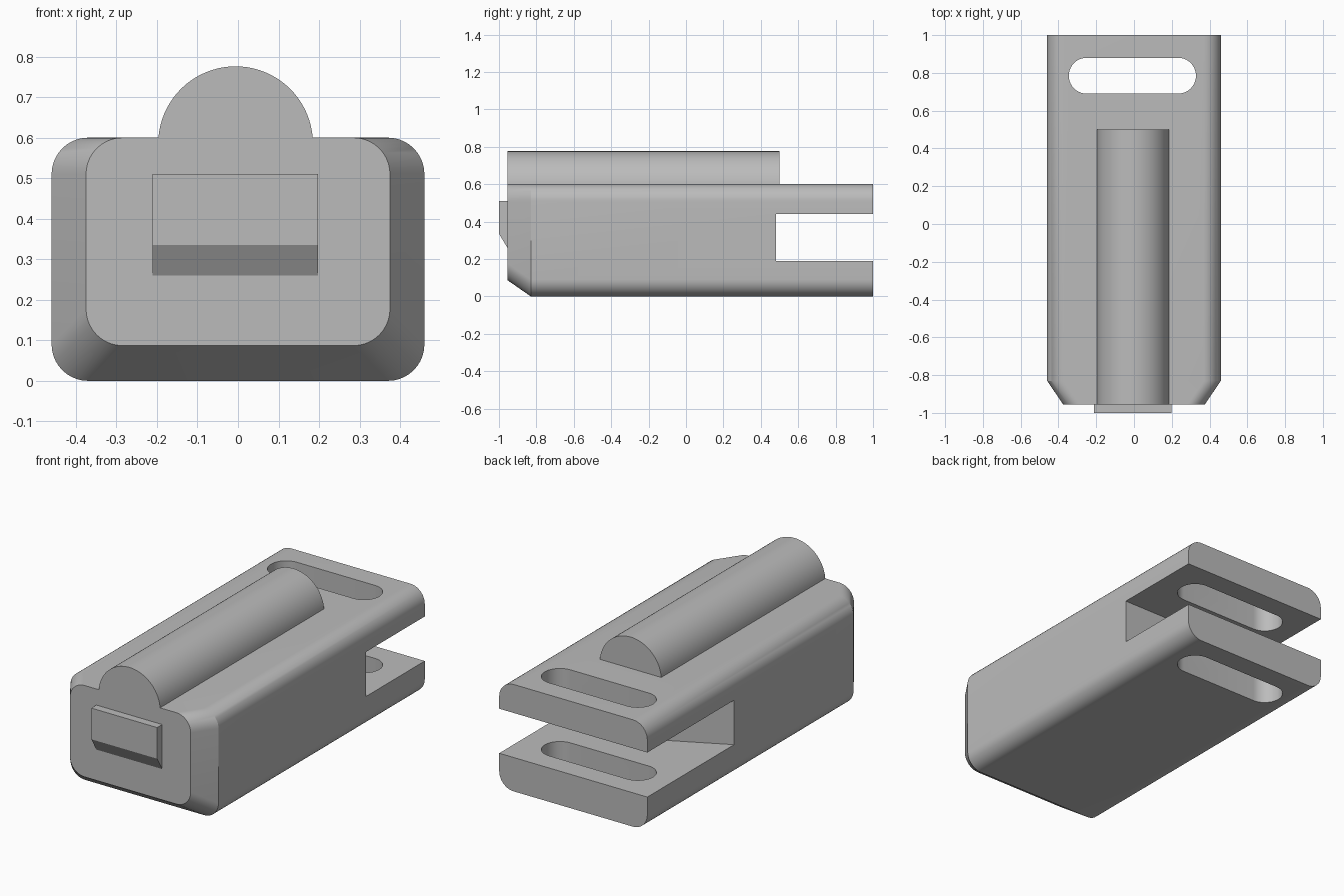
import bpy
import bmesh
from math import cos, sin, pi, radians

cube = bpy.data.objects.get("Cube")
if cube:
    bpy.data.objects.remove(cube, do_unlink=True)

grey = bpy.data.materials.new("plain_grey")
grey.use_nodes = True
grey.diffuse_color = (0.5, 0.5, 0.5, 1)
grey.node_tree.nodes["Principled BSDF"].inputs["Base Color"].default_value = (0.5, 0.5, 0.5, 1)


def loft(name, sections):
    """Solid skinned through closed rings of equal point count."""
    bm = bmesh.new()
    rings = [[bm.verts.new(p) for p in ring] for ring in sections]
    for a, b in zip(rings, rings[1:]):
        for i in range(len(a)):
            j = (i + 1) % len(a)
            bm.faces.new((a[i], a[j], b[j], b[i]))
    bm.faces.new(rings[0])
    bm.faces.new(rings[-1])
    bmesh.ops.recalc_face_normals(bm, faces=bm.faces)
    mesh = bpy.data.meshes.new(name)
    bm.to_mesh(mesh)
    bm.free()
    mesh.materials.append(grey)
    obj = bpy.data.objects.new(name, mesh)
    bpy.context.collection.objects.link(obj)
    return obj


def rounded_rect(x0, x1, z0, z1, r, steps=10):
    """Rounded rectangle outline, counter-clockwise from the right side."""
    centres = [(x1 - r, z1 - r), (x0 + r, z1 - r), (x0 + r, z0 + r), (x1 - r, z0 + r)]
    return [(cx + r * cos((q + i / steps) * pi / 2), cz + r * sin((q + i / steps) * pi / 2))
            for q, (cx, cz) in enumerate(centres) for i in range(steps + 1)]


def along_y(outline, y):
    return [(x, y, z) for x, z in outline]


def along_z(outline, z):
    return [(x, y, z) for x, y in outline]


def activate(obj):
    bpy.ops.object.select_all(action='DESELECT')
    obj.select_set(True)
    bpy.context.view_layer.objects.active = obj


def cut(target, cutter):
    mod = target.modifiers.new("cut", 'BOOLEAN')
    mod.operation = 'DIFFERENCE'
    mod.solver = 'EXACT'
    mod.object = cutter
    activate(target)
    bpy.ops.object.modifier_apply(modifier=mod.name)
    bpy.data.objects.remove(cutter, do_unlink=True)


# Main body: rounded bar tapering at the front, with a flat top line
outer = rounded_rect(-0.46, 0.46, 0, 0.6, 0.09)
nose = rounded_rect(-0.375, 0.375, 0.087, 0.6, 0.09)
body = loft("body", [along_y(nose, -0.955), along_y(outer, -0.83), along_y(outer, 1)])

# Rear fork gap, whose inner wall is angled on one side
gap = [(0.6, 1.1), (-0.6, 1.1), (-0.6, 0.17), (-0.46, 0.23), (0.04, 0.48), (0.6, 0.48)]
cut(body, loft("gap_cutter", [along_z(gap, 0.19), along_z(gap, 0.44)]))

# Long slot through both fork plates
slot = rounded_rect(-0.345, 0.328, 0.69, 0.88, 0.0945)
cut(body, loft("slot_cutter", [along_z(slot, -0.1), along_z(slot, 0.7)]))

# Half-round rail on top, sunk slightly into the body
arc = [(-0.006 + 0.191 * cos(pi * i / 40), 0.585 + 0.191 * sin(pi * i / 40)) for i in range(41)]
rail = loft("top_rail", [along_y(arc, -0.955), along_y(arc, 0.5)])

# Front catch with a sloping underside
profile = [(-0.94, 0.51), (-1, 0.51), (-1, 0.335), (-0.955, 0.26), (-0.94, 0.26)]
catch = loft("front_catch", [[(x, y, z) for y, z in profile] for x in (-0.211, 0.198)])

for part in (body, rail, catch):
    activate(part)
    bpy.ops.object.shade_smooth_by_angle(angle=radians(25))
